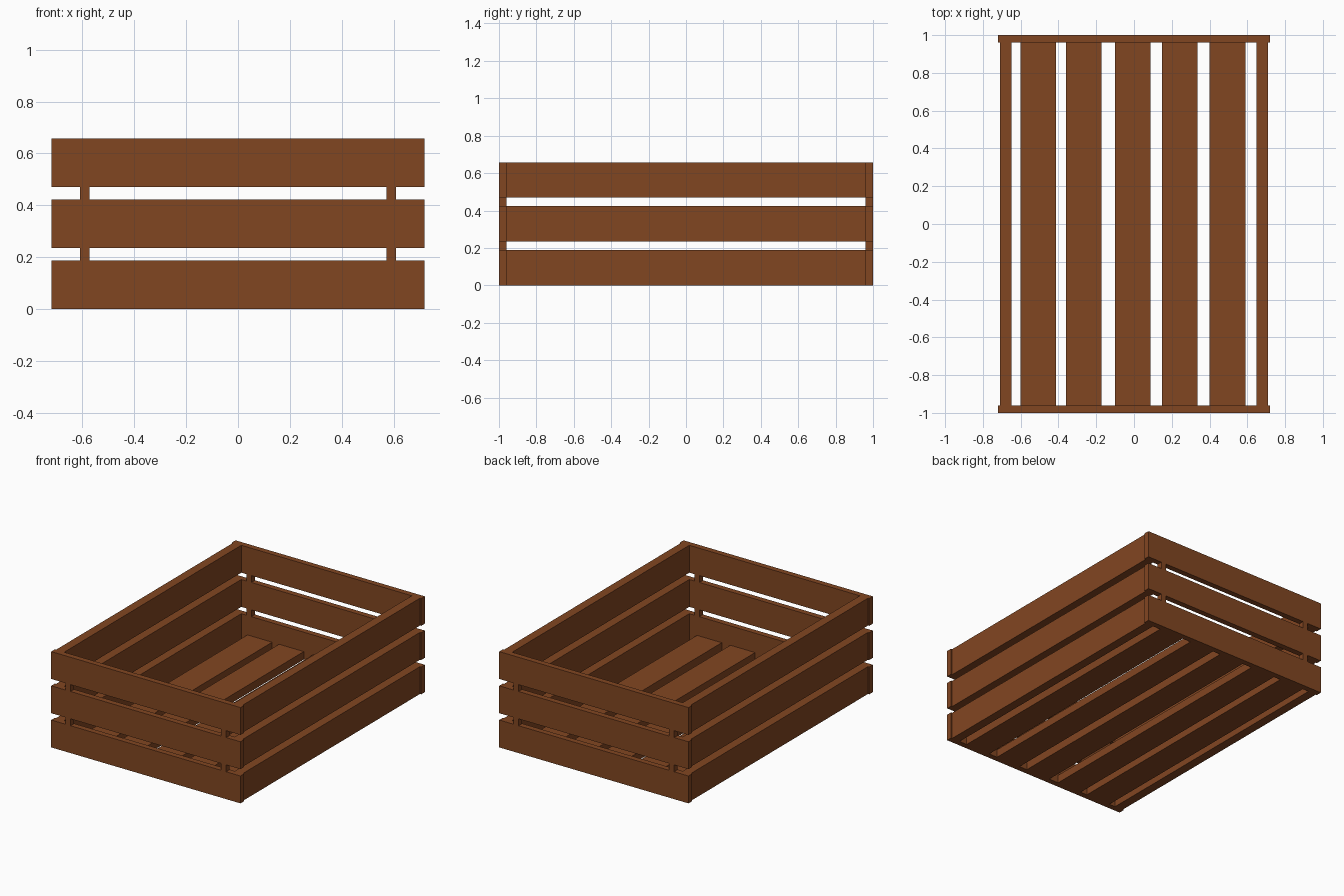
import bpy

if "Cube" in bpy.data.objects:
    bpy.data.objects.remove(bpy.data.objects["Cube"])

wood = bpy.data.materials.new("brown_wood")
wood.diffuse_color = (0.222, 0.061, 0.0155, 1.0)
wood.use_nodes = True
wood.node_tree.nodes["Principled BSDF"].inputs["Base Color"].default_value = wood.diffuse_color


def box(name, x0, x1, y0, y1, z0, z1):
    """Axis-aligned board given by its extents."""
    v = [(x, y, z) for x in (x0, x1) for y in (y0, y1) for z in (z0, z1)]
    f = [(0, 1, 3, 2), (4, 6, 7, 5), (0, 4, 5, 1),
         (2, 3, 7, 6), (0, 2, 6, 4), (1, 5, 7, 3)]
    me = bpy.data.meshes.new(name)
    me.from_pydata(v, [], f)
    me.materials.append(wood)
    ob = bpy.data.objects.new(name, me)
    bpy.context.collection.objects.link(ob)
    return ob


H, STEP = 0.188, 0.235      # board height and spacing between rows
END, INNER = 1.0, 0.961     # outer and inner face of the end boards

for row in range(3):
    z = row * STEP
    for s, end, side in ((-1, "front", "left"), (1, "back", "right")):
        y0, y1 = sorted((s * INNER, s * END))
        x0, x1 = sorted((s * 0.648, s * 0.71))
        # end and side boards
        box(f"{end}_board_{row + 1}", -0.719, 0.719, y0, y1, z, z + H)
        box(f"{side}_board_{row + 1}", x0, x1, -INNER, INNER, z, z + H)
        # small spacer blocks joining the end boards
        if row < 2:
            for sx, tag in ((-1, "left"), (1, "right")):
                a, b = sorted((sx * 0.572, sx * 0.61))
                box(f"{end}_{tag}_spacer_{row + 1}", a, b, y0, y1, z + H, z + STEP)

# floor slats
for i, x in enumerate((-0.507, -0.267, -0.006, 0.242, 0.495)):
    box(f"floor_slat_{i + 1}", x - 0.094, x + 0.094, -INNER, INNER, 0.0, 0.055)
